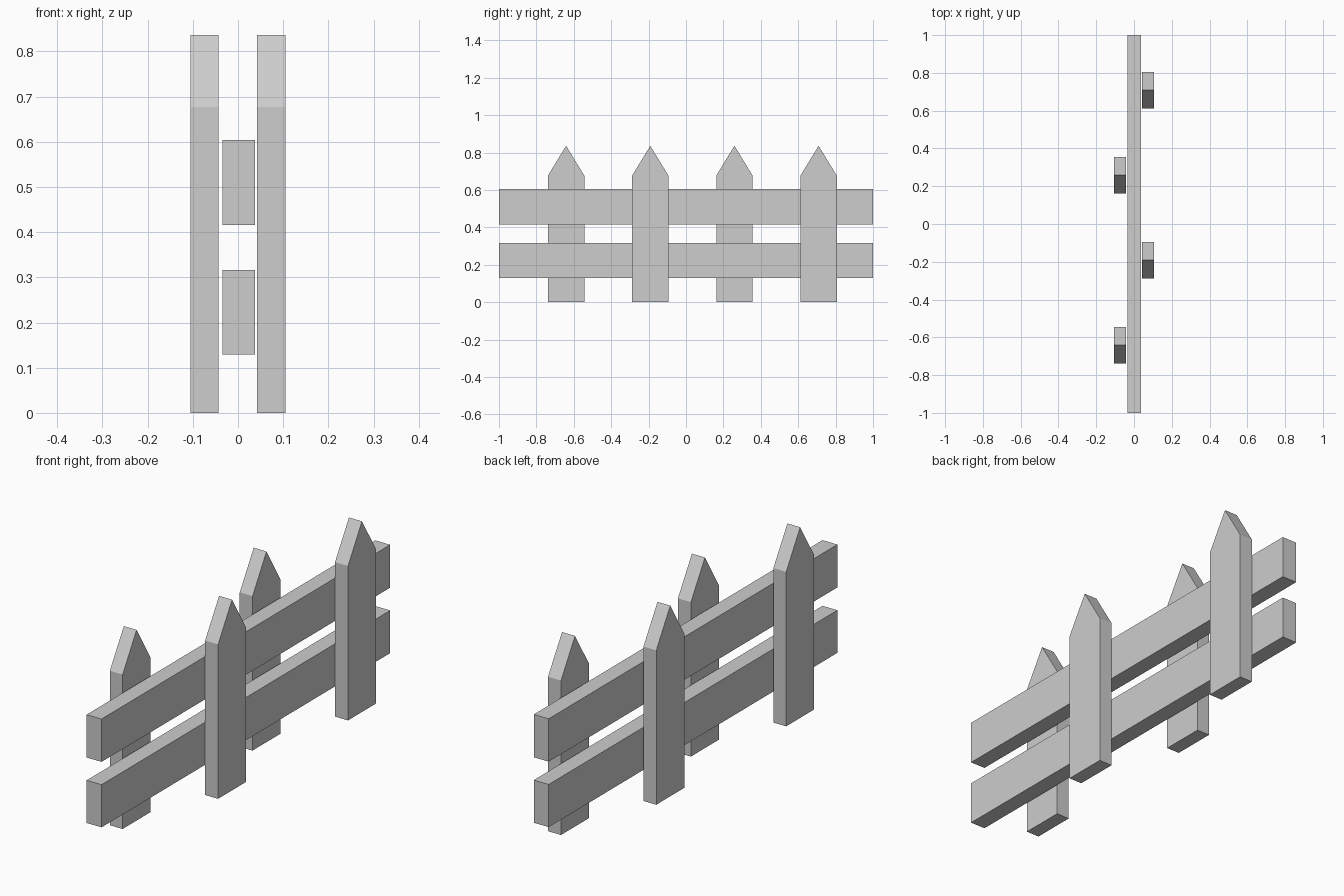
import bpy
import bmesh

cube = bpy.data.objects.get("Cube")
if cube:
    bpy.data.objects.remove(cube, do_unlink=True)

GREY = (0.61, 0.61, 0.61, 1.0)
mat = bpy.data.materials.new("light_grey_paint")
mat.use_nodes = True
mat.diffuse_color = GREY
mat.node_tree.nodes["Principled BSDF"].inputs["Base Color"].default_value = GREY


def board(name, profile, x0, x1):
    """Extrude a (y, z) profile from x0 to x1."""
    bm = bmesh.new()
    face = bm.faces.new([bm.verts.new((x0, y, z)) for y, z in profile])
    ext = bmesh.ops.extrude_face_region(bm, geom=[face])
    verts = [v for v in ext["geom"] if isinstance(v, bmesh.types.BMVert)]
    bmesh.ops.translate(bm, verts=verts, vec=(x1 - x0, 0, 0))
    bmesh.ops.recalc_face_normals(bm, faces=bm.faces)
    mesh = bpy.data.meshes.new(name)
    bm.to_mesh(mesh)
    bm.free()
    mesh.materials.append(mat)
    obj = bpy.data.objects.new(name, mesh)
    bpy.context.collection.objects.link(obj)
    return obj


# Long horizontal rails
for name, low, high in (("lower_rail", 0.129, 0.316), ("upper_rail", 0.416, 0.604)):
    board(name, [(-1, low), (1, low), (1, high), (-1, high)], -0.034, 0.038)


# Pointed pickets, alternating between the two sides of the rails
def picket(name, y, x0, x1, half=0.097, shoulder=0.677, peak=0.836):
    board(name, [(y - half, 0), (y + half, 0), (y + half, shoulder),
                 (y, peak), (y - half, shoulder)], x0, x1)


for i in range(4):
    y = -0.641 + 0.45 * i
    if i % 2:
        picket(f"left_picket_{i // 2 + 1}", y, 0.042, 0.105)
    else:
        picket(f"right_picket_{i // 2 + 1}", y, -0.105, -0.043)
